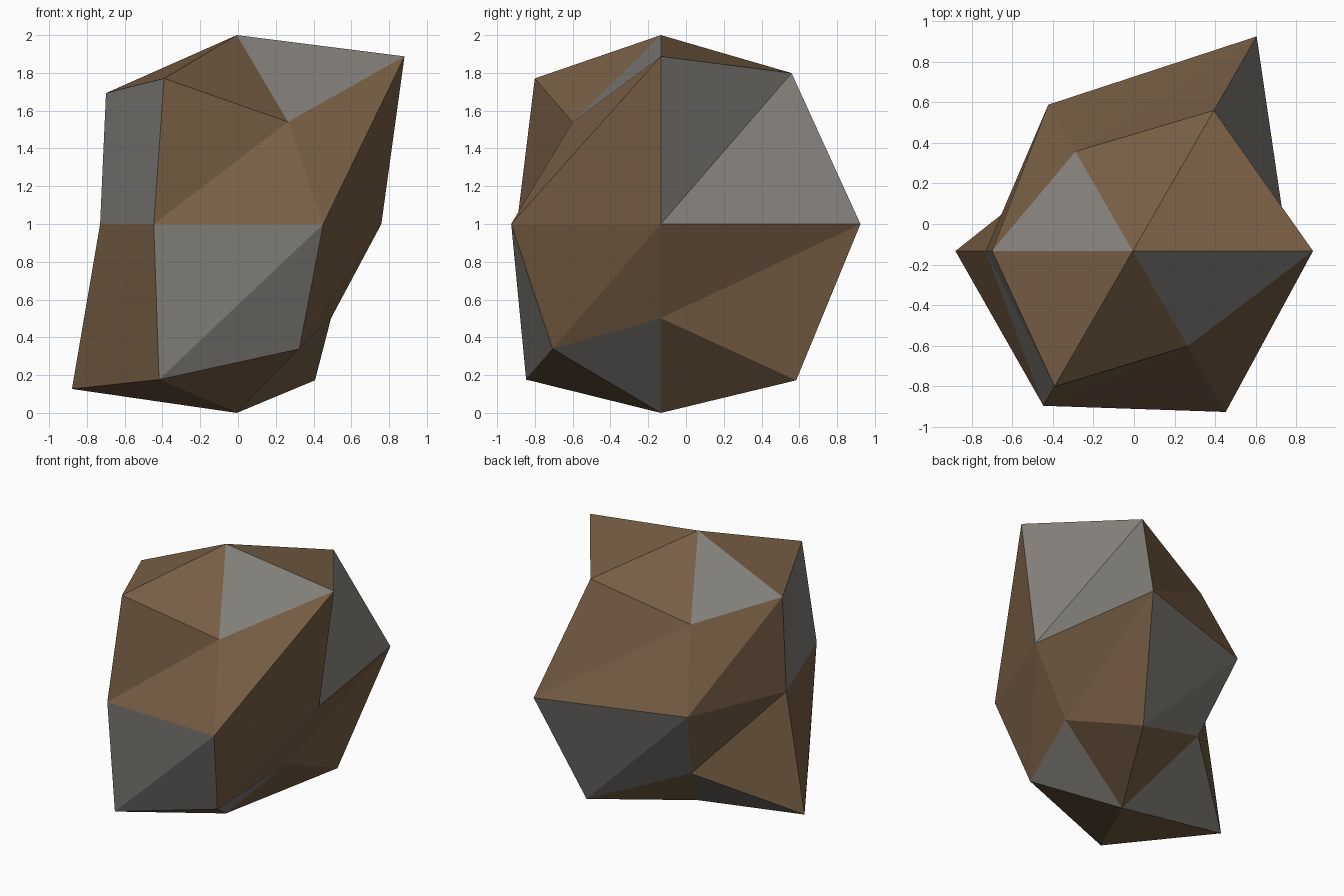
import bpy, bmesh, math
from mathutils import Vector

if "Cube" in bpy.data.objects:
    bpy.data.objects.remove(bpy.data.objects["Cube"])

SEGS = 6
CENTRE = Vector((-0.006, -0.133, 1.0))

# Radial scale of every ring point (upper, middle, lower), counter-clockwise from +x
RADII = [
    (1.255, 1.13, 0.80, 0.98, 1.09, 0.765),
    (0.765, 1.22, 0.832, 0.724, 0.88, 0.915),
    (0.705, 1.17, 0.775, 1.235, 1.165, 0.935),
]
LATITUDES = (45, 0, -45)


def make_material(name, colour):
    mat = bpy.data.materials.new(name)
    mat.diffuse_color = (*colour, 1.0)
    mat.use_nodes = True
    mat.node_tree.nodes["Principled BSDF"].inputs["Base Color"].default_value = mat.diffuse_color
    return mat


def sphere_point(lat, seg, radius):
    a, b = math.radians(lat), math.tau * seg / SEGS
    return CENTRE + radius * Vector((math.cos(a) * math.cos(b),
                                     math.cos(a) * math.sin(b), math.sin(a)))


# Lumpy boulder: six-sided sphere with each point pushed in or out
bm = bmesh.new()
top = bm.verts.new(CENTRE + Vector((0, 0, 1)))
bottom = bm.verts.new(CENTRE - Vector((0, 0, 1)))
rings = [[bm.verts.new(sphere_point(lat, s, r)) for s, r in enumerate(row)]
         for lat, row in zip(LATITUDES, RADII)]


def add_face(verts, band, seg):
    face = bm.faces.new(verts)
    face.smooth = False
    # Grey patches spiral down the rock: every third segment, shifted per band
    face.material_index = 1 if (seg - band) % 3 == 2 else 0


for s in range(SEGS):
    n = (s + 1) % SEGS
    add_face((top, rings[0][s], rings[0][n]), 0, s)
    for band in (1, 2):
        up, low = rings[band - 1], rings[band]
        add_face((up[s], low[s], up[n]), band, s)
        add_face((low[s], low[n], up[n]), band, s)
    add_face((bottom, rings[2][n], rings[2][s]), 3, s)

mesh = bpy.data.meshes.new("boulder")
bm.to_mesh(mesh)
bm.free()
mesh.materials.append(make_material("earth brown", (0.19, 0.115, 0.06)))
mesh.materials.append(make_material("stone grey", (0.22, 0.21, 0.19)))
rock = bpy.data.objects.new("boulder", mesh)
bpy.context.collection.objects.link(rock)
